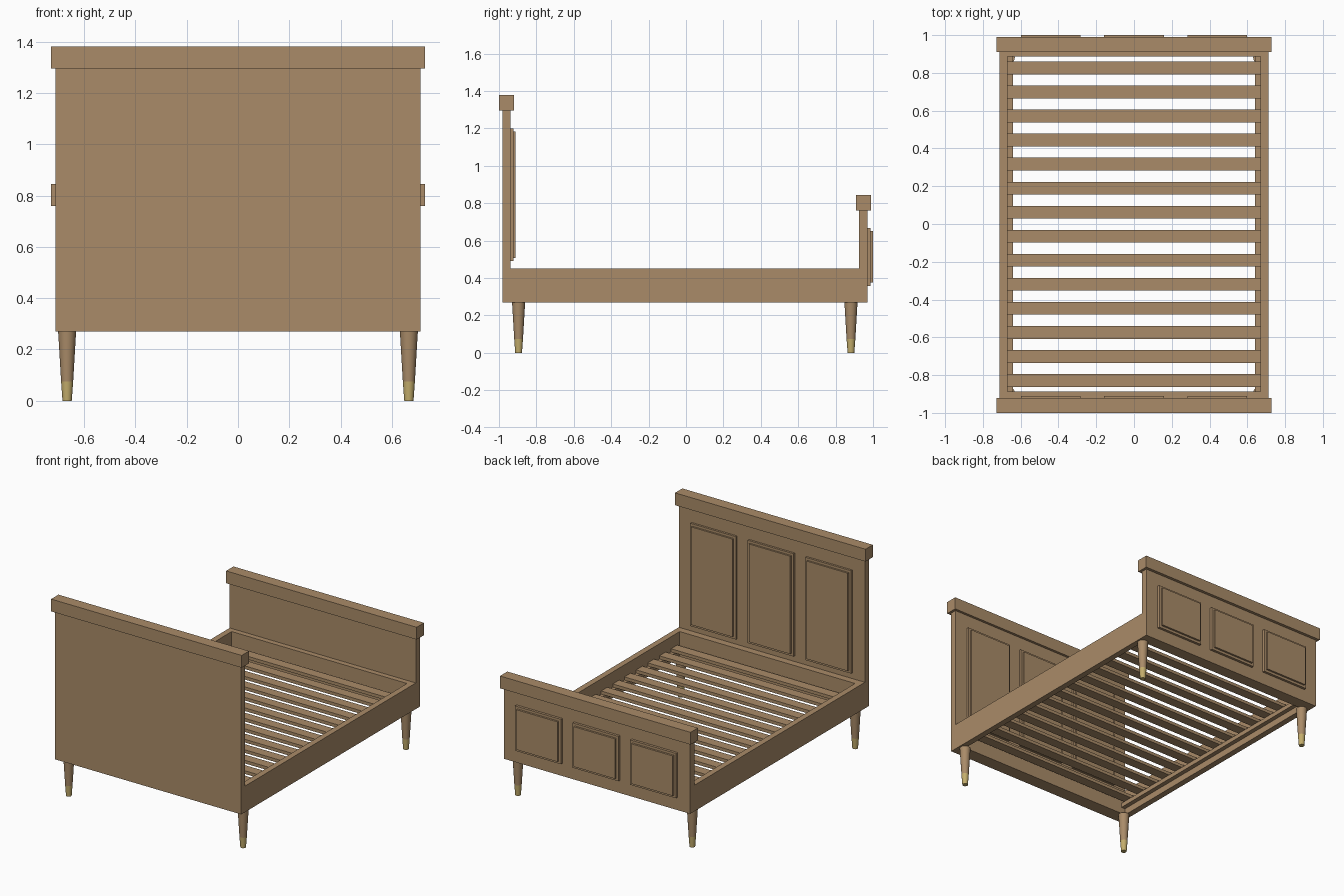
import bpy, bmesh, math

if "Cube" in bpy.data.objects:
    bpy.data.objects.remove(bpy.data.objects["Cube"])


def material(name, rgb):
    m = bpy.data.materials.new(name)
    m.diffuse_color = (*rgb, 1)
    m.use_nodes = True
    m.node_tree.nodes["Principled BSDF"].inputs["Base Color"].default_value = m.diffuse_color
    return m


wood = material("wood", (0.40, 0.26, 0.14))
brass = material("brass", (0.55, 0.42, 0.15))


def finish(name, bm, mat):
    me = bpy.data.meshes.new(name)
    bm.to_mesh(me)
    bm.free()
    me.materials.append(mat)
    ob = bpy.data.objects.new(name, me)
    bpy.context.collection.objects.link(ob)
    return ob


def box(name, x, y, z, mat=wood):
    """Box from (min, max) ranges on each axis."""
    bm = bmesh.new()
    bmesh.ops.create_cube(bm, size=1)
    for v in bm.verts:
        v.co = [r[0] if c < 0 else r[1] for c, r in zip(v.co, (x, y, z))]
    return finish(name, bm, mat)


def cone(name, x, y, z0, z1, r0, r1, mat):
    """Tapered round section between two heights."""
    bm = bmesh.new()
    bmesh.ops.create_cone(bm, cap_ends=True, segments=24, radius1=r0, radius2=r1, depth=z1 - z0)
    for f in bm.faces:
        f.smooth = len(f.verts) == 4
    for e in bm.edges:
        e.smooth = all(f.smooth for f in e.link_faces)
    bmesh.ops.translate(bm, verts=bm.verts, vec=(x, y, (z0 + z1) / 2))
    return finish(name, bm, mat)


def end_board(name, y, top, cap_y, cap_top, p_y, p_z):
    """Board with cap rail and three two-step raised panels."""
    box(name, (-0.711, 0.711), y, (0.27, top))
    box(name + "_cap", (-0.728, 0.728), cap_y, (top, cap_top))
    for cx in (-0.44, 0, 0.44):
        box(name + "_panel_moulding", (cx - 0.175, cx + 0.175), (y[1] - 0.005, p_y[0]), p_z)
        box(name + "_panel_field", (cx - 0.158, cx + 0.158), (p_y[0] - 0.005, p_y[1]),
            (p_z[0] + 0.017, p_z[1] - 0.017))


# Headboard (front, -y) and footboard (back, +y); panels face +y
end_board("headboard", (-0.98, -0.937), 1.295, (-1.0, -0.92), 1.38, (-0.923, -0.911), (0.49, 1.20))
end_board("footboard", (0.925, 0.97), 0.76, (0.91, 0.99), 0.845, (0.987, 1.0), (0.358, 0.668))

# Side rails with slat ledges
for s in (-1, 1):
    box("side_rail", sorted((s * 0.67, s * 0.711)), (-0.937, 0.925), (0.27, 0.45))
    box("slat_ledge", sorted((s * 0.64, s * 0.67)), (-0.888, 0.888), (0.315, 0.345))

# End rails against the boards
box("head_rail", (-0.67, 0.67), (-0.937, -0.888), (0.27, 0.45))
box("foot_rail", (-0.67, 0.67), (0.888, 0.925), (0.27, 0.45))

# Slats
for i in range(14):
    y = -0.828 + i * 0.1272
    box("slat", (-0.67, 0.67), (y - 0.034, y + 0.034), (0.345, 0.367))

# Tapered legs with brass feet
for x in (-0.666, 0.666):
    for y in (-0.895, 0.882):
        cone("leg", x, y, 0.075, 0.27, 0.0235, 0.035, wood)
        cone("leg_foot", x, y, 0, 0.075, 0.018, 0.0235, brass)
